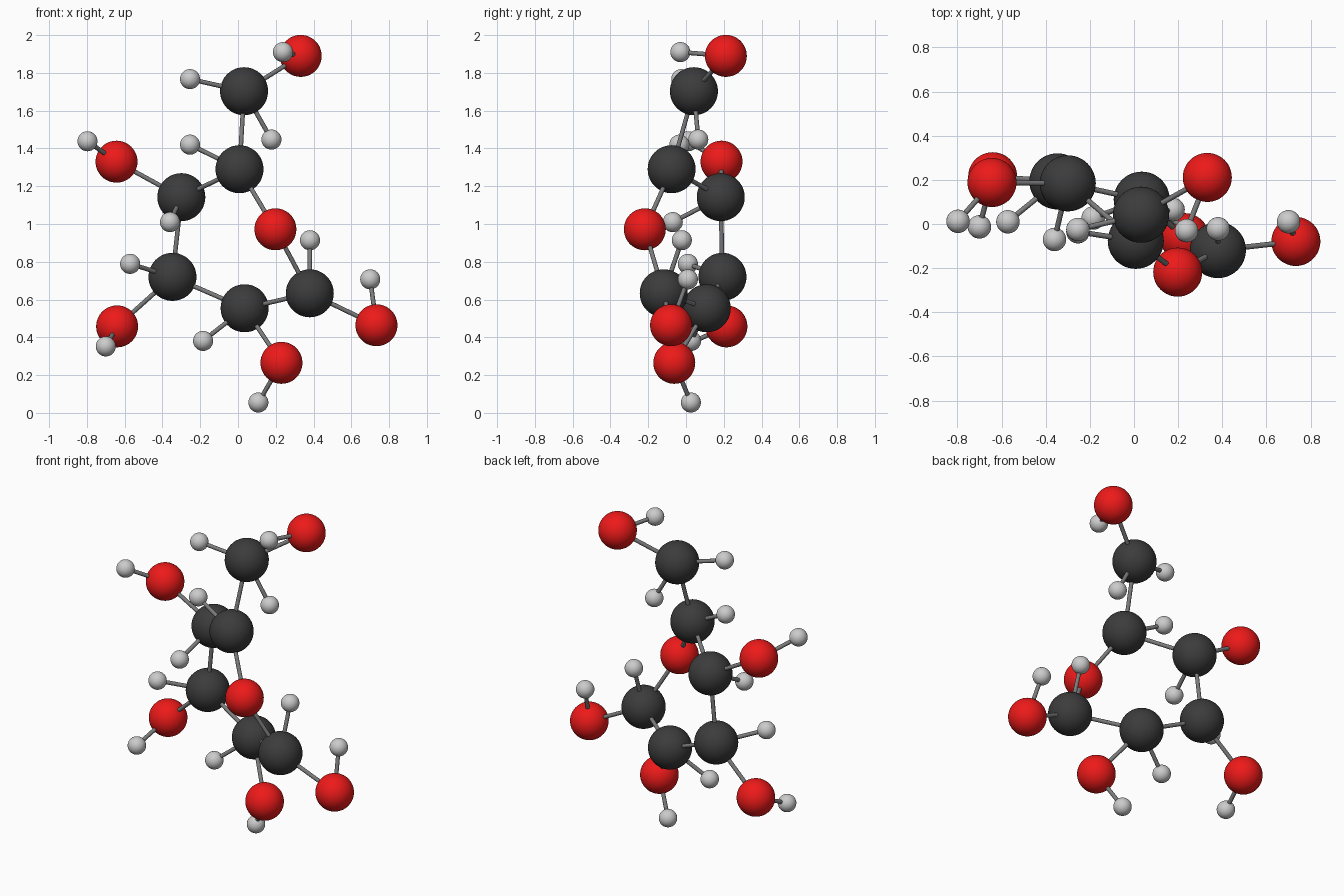
import bpy
from mathutils import Vector

if "Cube" in bpy.data.objects:
    bpy.data.objects.remove(bpy.data.objects["Cube"])

# element: radius, colour
KINDS = {
    "carbon": (0.127, (0.045, 0.045, 0.045, 1)),
    "oxygen": (0.111, (0.85, 0.01, 0.01, 1)),
    "hydrogen": (0.053, (0.55, 0.55, 0.55, 1)),
}
BOND_RADIUS = 0.012


def material(name, colour):
    m = bpy.data.materials.new(name)
    m.diffuse_color = colour
    m.use_nodes = True
    m.node_tree.nodes["Principled BSDF"].inputs["Base Color"].default_value = m.diffuse_color
    return m


MATS = {k: material(k + "_paint", c) for k, (r, c) in KINDS.items()}
BOND_MAT = material("bond_paint", (0.2, 0.2, 0.2, 1))

# atom: position, atoms it is bonded to
ATOMS = {
    # ring
    "carbon_1": ((0.38, -0.118, 0.633), ["carbon_2", "oxygen_ring"]),
    "carbon_2": ((0.035, 0.11, 0.554), ["carbon_3"]),
    "carbon_3": ((-0.347, 0.193, 0.72), ["carbon_4"]),
    "carbon_4": ((-0.30, 0.184, 1.142), ["carbon_5"]),
    "carbon_5": ((0.008, -0.076, 1.29), ["oxygen_ring"]),
    "oxygen_ring": ((0.198, -0.218, 0.972), []),
    # side arm
    "carbon_6": ((0.032, 0.042, 1.703), ["carbon_5"]),
    # hydroxyl oxygens
    "oxygen_1": ((0.733, -0.079, 0.464), ["carbon_1"]),
    "oxygen_2": ((0.23, -0.062, 0.265), ["carbon_2"]),
    "oxygen_3": ((-0.64, 0.214, 0.458), ["carbon_3"]),
    "oxygen_4": ((-0.643, 0.188, 1.33), ["carbon_4"]),
    "oxygen_6": ((0.332, 0.211, 1.89), ["carbon_6"]),
    # hydrogens on carbon
    "hydrogen_1": ((0.381, -0.022, 0.914), ["carbon_1"]),
    "hydrogen_2": ((-0.185, 0.027, 0.381), ["carbon_2"]),
    "hydrogen_3": ((-0.571, 0.01, 0.789), ["carbon_3"]),
    "hydrogen_4": ((-0.36, -0.07, 1.01), ["carbon_4"]),
    "hydrogen_5": ((-0.254, -0.035, 1.42), ["carbon_5"]),
    "hydrogen_6a": ((-0.254, -0.025, 1.767), ["carbon_6"]),
    "hydrogen_6b": ((0.177, 0.065, 1.447), ["carbon_6"]),
    # hydrogens on hydroxyls
    "hydrogen_7": ((0.70, 0.01, 0.707), ["oxygen_1"]),
    "hydrogen_8": ((0.108, 0.026, 0.055), ["oxygen_2"]),
    "hydrogen_9": ((-0.70, -0.013, 0.352), ["oxygen_3"]),
    "hydrogen_10": ((-0.797, 0.012, 1.438), ["oxygen_4"]),
    "hydrogen_11": ((0.238, -0.03, 1.91), ["oxygen_6"]),
}


def finish(name, mat):
    ob = bpy.context.object
    ob.name = name
    ob.data.materials.append(mat)
    bpy.ops.object.shade_smooth_by_angle()


def add_atom(name, pos):
    kind = name.split("_")[0]
    bpy.ops.mesh.primitive_uv_sphere_add(
        segments=48, ring_count=24, radius=KINDS[kind][0], location=pos)
    finish(name, MATS[kind])


def add_bond(name, a, b):
    a, b = Vector(a), Vector(b)
    d = b - a
    bpy.ops.mesh.primitive_cylinder_add(
        vertices=16, radius=BOND_RADIUS, depth=d.length, location=(a + b) / 2,
        rotation=d.to_track_quat('Z', 'Y').to_euler())
    finish(name, BOND_MAT)


# balls and sticks
for name, (pos, links) in ATOMS.items():
    add_atom(name, pos)
    for other in links:
        add_bond(f"bond_{name}_to_{other}", pos, ATOMS[other][0])
